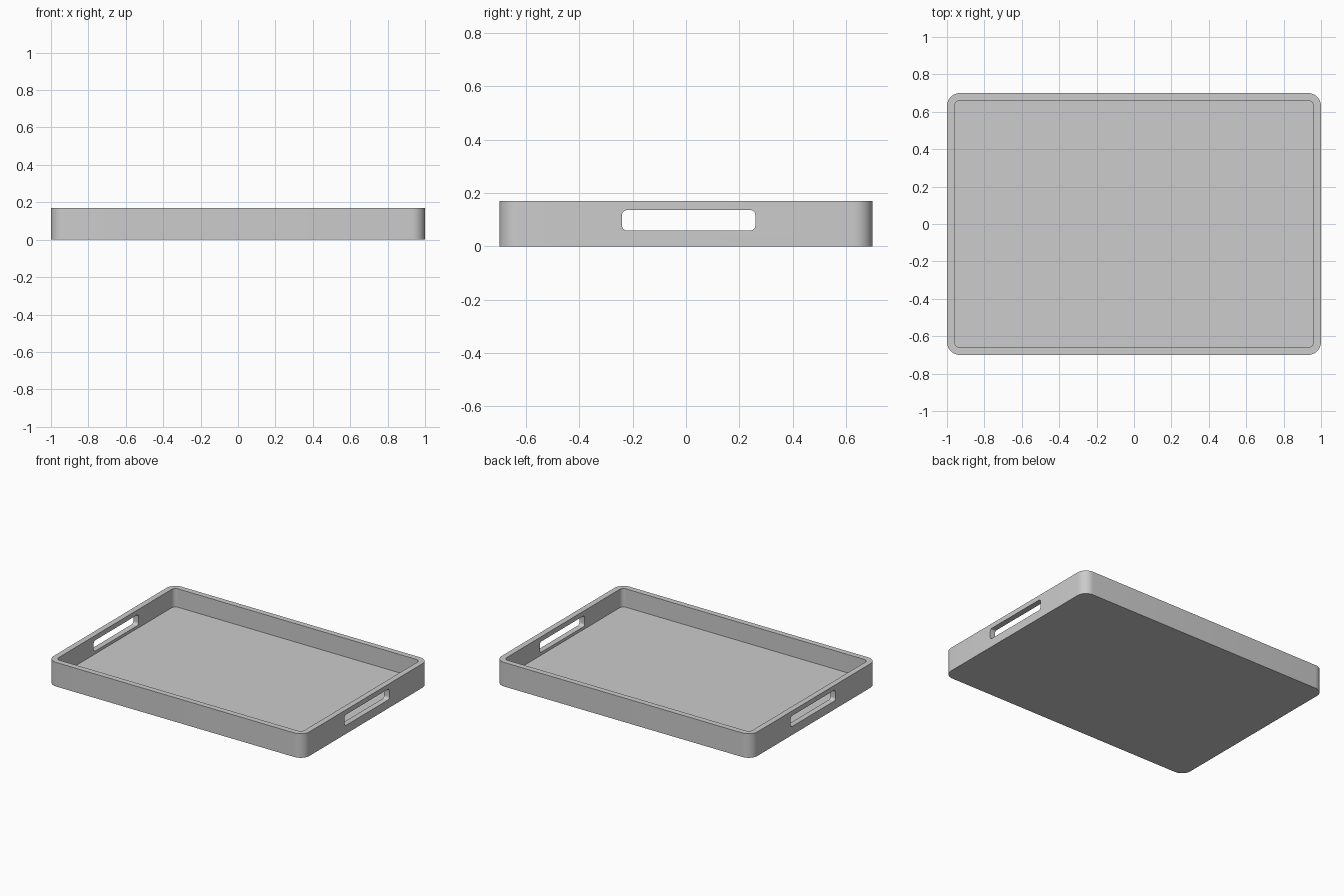
import bpy
import bmesh
from math import pi, radians, sin, cos
from mathutils import Matrix, Vector

if "Cube" in bpy.data.objects:
    bpy.data.objects.remove(bpy.data.objects["Cube"], do_unlink=True)

LENGTH, DEPTH, HEIGHT = 2.0, 1.4, 0.17
WALL = 0.04
RADIUS = 0.07

grey = bpy.data.materials.new("light grey")
grey.use_nodes = True
colour = (0.604, 0.604, 0.604, 1.0)
grey.diffuse_color = colour
grey.node_tree.nodes["Principled BSDF"].inputs["Base Color"].default_value = colour


def rounded_slab(name, width, depth, radius, low, high, turn=Matrix(), steps=10):
    """Rounded rectangle extruded from low to high, then placed by a matrix."""
    bm = bmesh.new()
    outline = []
    corners = [(1, 1), (-1, 1), (-1, -1), (1, -1)]
    for quarter, (sx, sy) in enumerate(corners):
        for i in range(steps + 1):
            a = (quarter + i / steps) * pi / 2
            x = sx * (width / 2 - radius) + radius * cos(a)
            y = sy * (depth / 2 - radius) + radius * sin(a)
            outline.append(bm.verts.new((x, y, low)))
    base = bm.faces.new(outline)
    top = bmesh.ops.extrude_face_region(bm, geom=[base])["geom"]
    moved = [v for v in top if isinstance(v, bmesh.types.BMVert)]
    bmesh.ops.translate(bm, vec=Vector((0, 0, high - low)), verts=moved)
    bmesh.ops.transform(bm, matrix=turn, verts=bm.verts)
    bmesh.ops.recalc_face_normals(bm, faces=bm.faces)
    mesh = bpy.data.meshes.new(name)
    bm.to_mesh(mesh)
    bm.free()
    mesh.materials.append(grey)
    obj = bpy.data.objects.new(name, mesh)
    bpy.context.collection.objects.link(obj)
    return obj


def carve(target, cutter):
    """Subtract the cutter for good and remove it."""
    mod = target.modifiers.new("carve", "BOOLEAN")
    mod.operation = "DIFFERENCE"
    mod.solver = "EXACT"
    mod.object = cutter
    bpy.context.view_layer.objects.active = target
    bpy.ops.object.modifier_apply(modifier=mod.name)
    bpy.data.objects.remove(cutter, do_unlink=True)


# Tray body with rounded corners
tray = rounded_slab("tray", LENGTH, DEPTH, RADIUS, 0, HEIGHT)

# Hollow interior above the floor
carve(tray, rounded_slab("hollow", LENGTH - 2 * WALL, DEPTH - 2 * WALL,
                         RADIUS - WALL, WALL, HEIGHT + 0.1))

# Handle slots through both end walls
for side in (-1, 1):
    place = Matrix.Translation((side, 0.01, 0.098)) @ Matrix(
        ((0, 0, 1, 0), (1, 0, 0, 0), (0, 1, 0, 0), (0, 0, 0, 1)))
    carve(tray, rounded_slab("handle_slot", 0.5, 0.076, 0.018, -0.1, 0.1, place, 6))

# Smooth corners, crisp rims
bpy.ops.object.select_all(action="DESELECT")
tray.select_set(True)
bpy.context.view_layer.objects.active = tray
bpy.ops.object.shade_smooth_by_angle(angle=radians(30))
